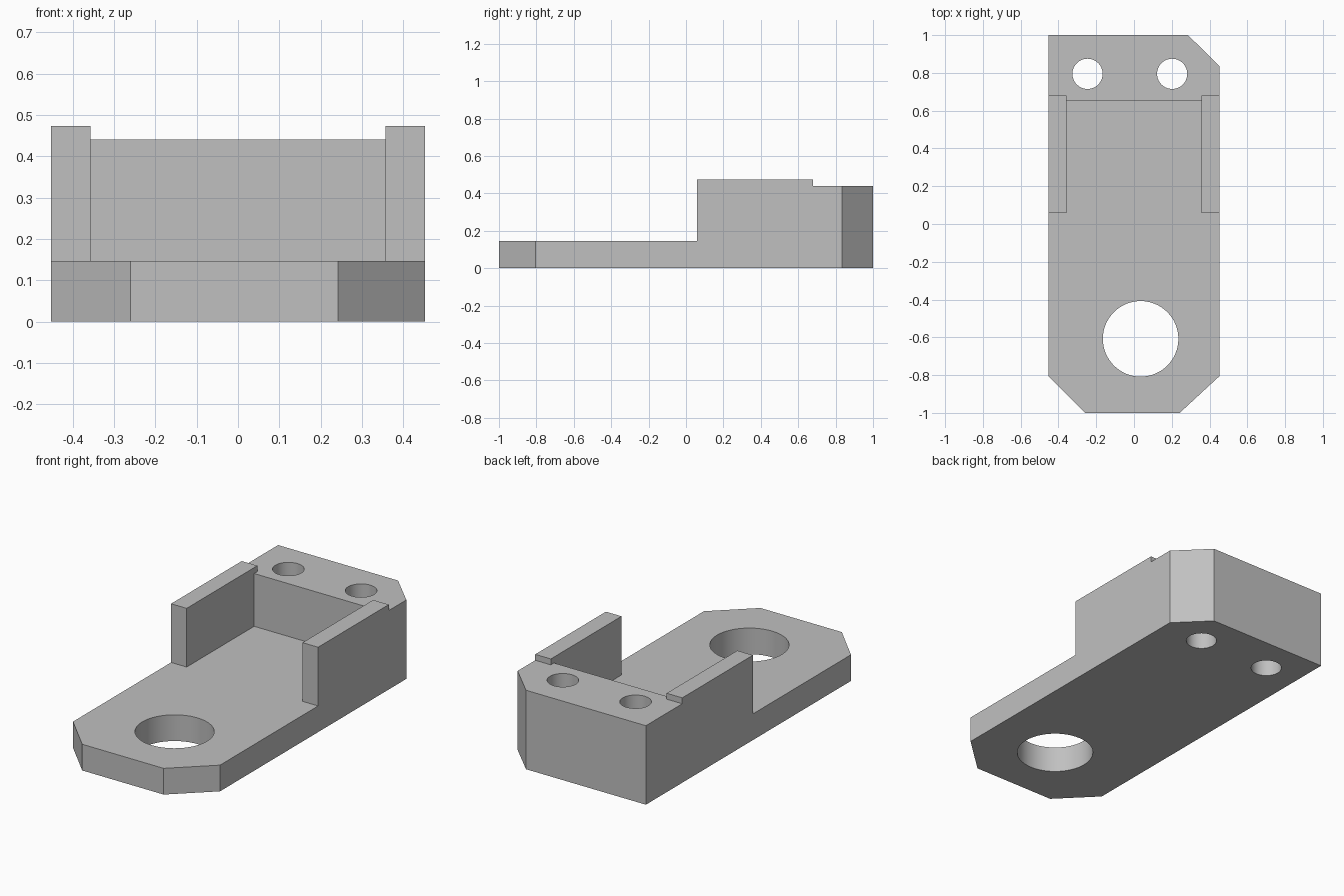
import bpy
import bmesh
from math import cos, sin, tau

cube = bpy.data.objects.get("Cube")
if cube:
    bpy.data.objects.remove(cube, do_unlink=True)

grey = bpy.data.materials.new("plain grey")
grey.use_nodes = True
colour = (0.53, 0.53, 0.53, 1)
grey.diffuse_color = colour
grey.node_tree.nodes["Principled BSDF"].inputs["Base Color"].default_value = colour


def prism(name, outline, z0, z1):
    """Extrude a plan outline from z0 up to z1."""
    bm = bmesh.new()
    face = bm.faces.new([bm.verts.new((x, y, z0)) for x, y in outline])
    top = bmesh.ops.extrude_face_region(bm, geom=[face])["geom"]
    for v in top:
        if isinstance(v, bmesh.types.BMVert):
            v.co.z = z1
    bmesh.ops.recalc_face_normals(bm, faces=bm.faces)
    mesh = bpy.data.meshes.new(name)
    bm.to_mesh(mesh)
    bm.free()
    mesh.materials.append(grey)
    obj = bpy.data.objects.new(name, mesh)
    bpy.context.collection.objects.link(obj)
    return obj


def circle(x, y, r, n=64):
    return [(x + r * cos(tau * i / n), y + r * sin(tau * i / n)) for i in range(n)]


def cut(body, cutter):
    """Subtract the cutter, then discard it."""
    cutter.hide_render = True
    mod = body.modifiers.new("cut", 'BOOLEAN')
    mod.operation = 'DIFFERENCE'
    mod.solver = 'EXACT'
    mod.object = cutter
    bpy.context.view_layer.objects.active = body
    bpy.ops.object.modifier_apply(modifier=mod.name)
    bpy.data.objects.remove(cutter, do_unlink=True)


W = 0.453            # half width
INNER = 0.357        # half width between the side walls
FLOOR, BLOCK, WALL = 0.146, 0.44, 0.473
FRONT, POCKET, BACK = 0.058, 0.652, 0.68

# Body with chamfered corners
body = prism("bracket_body", [(-W, -0.805), (-0.26, -1), (0.242, -1), (W, -0.805),
                              (W, 0.835), (0.286, 1), (-W, 1)], 0, WALL)

# Step that lowers the rear block below the side walls
cut(body, prism("block_step", [(-INNER, 0.3), (INNER, 0.3), (INNER, BACK), (1, BACK),
                               (1, 2), (-1, 2), (-1, BACK), (-INNER, BACK)], BLOCK, 1))

# Open front and the pocket between the walls
cut(body, prism("pocket", [(-1, -2), (1, -2), (1, FRONT), (INNER, FRONT), (INNER, POCKET),
                           (-INNER, POCKET), (-INNER, FRONT), (-1, FRONT)], FLOOR, 1))

# Large front hole and two mounting holes
for x, y, r in ((0.035, -0.608, 0.2), (-0.246, 0.795, 0.08), (0.202, 0.795, 0.08)):
    cut(body, prism("hole", circle(x, y, r), -1, 1))

# Smooth hole walls, sharp edges elsewhere
bpy.ops.object.select_all(action='DESELECT')
body.select_set(True)
bpy.context.view_layer.objects.active = body
bpy.ops.object.shade_smooth_by_angle()
